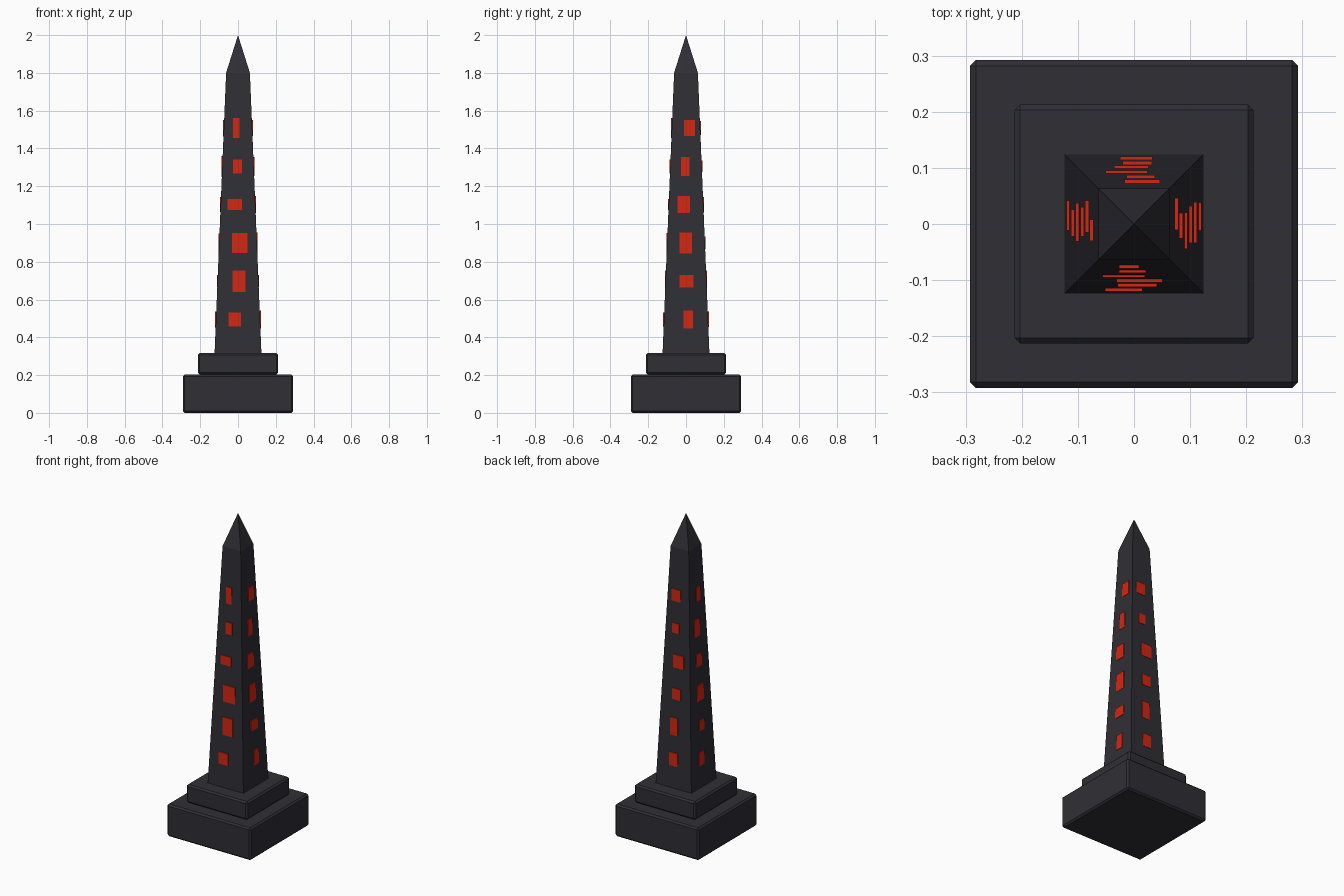
import bpy
import bmesh
import math
from mathutils import Matrix, Vector

cube = bpy.data.objects.get("Cube")
if cube:
    bpy.data.objects.remove(cube, do_unlink=True)


def make_material(name, color):
    mat = bpy.data.materials.new(name)
    mat.use_nodes = True
    mat.diffuse_color = color
    mat.node_tree.nodes["Principled BSDF"].inputs["Base Color"].default_value = color
    return mat


STONE = make_material("dark stone", (0.028, 0.028, 0.036, 1))
GLOW = make_material("glowing red", (0.65, 0.02, 0.006, 1))


def add_object(name, bm, mat):
    mesh = bpy.data.meshes.new(name)
    bm.to_mesh(mesh)
    bm.free()
    mesh.materials.append(mat)
    obj = bpy.data.objects.new(name, mesh)
    bpy.context.collection.objects.link(obj)
    return obj


def add_box(name, size, center, mat, turn=0.0):
    bm = bmesh.new()
    bmesh.ops.create_cube(bm, size=1)
    bm.transform(Matrix.Rotation(turn, 4, "Z")
                 @ Matrix.Translation(center)
                 @ Matrix.Diagonal(Vector(size)).to_4x4())
    return add_object(name, bm, mat)


def add_taper(name, low, high, z0, z1):
    """Square tapered block given by its half widths."""
    bm = bmesh.new()
    root = math.sqrt(2)
    bmesh.ops.create_cone(bm, cap_ends=True, segments=4, radius1=low * root,
                          radius2=high * root, depth=z1 - z0)
    bm.transform(Matrix.Translation((0, 0, (z0 + z1) / 2))
                 @ Matrix.Rotation(math.pi / 4, 4, "Z"))
    return add_object(name, bm, STONE)


# Stepped plinth with chamfered edges
for name, width, z0, z1 in (("plinth_base", 0.584, 0, 0.203),
                            ("plinth_step", 0.426, 0.203, 0.317)):
    block = add_box(name, (width, width, z1 - z0), (0, 0, (z0 + z1) / 2), STONE)
    bevel = block.modifiers.new("chamfer", "BEVEL")
    bevel.width = 0.01
    bevel.segments = 1

# Tapered shaft and pointed capstone
FOOT, NECK, Z_FOOT, Z_NECK = 0.124, 0.063, 0.317, 1.8
add_taper("shaft", FOOT, NECK, Z_FOOT, Z_NECK)
add_taper("capstone", NECK, 0, Z_NECK, 2.0)

# Red panels per side, bottom to top: sideways offset, width, height
PANELS = {
    "front": [(-0.018, 0.067, 0.075), (0.006, 0.07, 0.113), (0.01, 0.082, 0.106),
              (-0.018, 0.076, 0.058), (-0.003, 0.048, 0.075), (-0.009, 0.036, 0.106)],
    "left": [(0.013, 0.05, 0.095), (0.003, 0.073, 0.065), (-0.001, 0.066, 0.11),
             (-0.012, 0.065, 0.09), (-0.003, 0.045, 0.102), (0.018, 0.057, 0.084)],
    "back": [(-0.004, 0.058, 0.083), (-0.006, 0.053, 0.11), (0.005, 0.061, 0.07),
             (0.013, 0.075, 0.083), (-0.012, 0.05, 0.062), (-0.015, 0.063, 0.075)],
    "right": [(-0.015, 0.054, 0.085), (-0.002, 0.048, 0.065), (-0.003, 0.069, 0.1),
              (-0.004, 0.052, 0.08), (-0.013, 0.057, 0.11), (0.011, 0.038, 0.088)],
}
for side, (label, rows) in enumerate(PANELS.items()):
    for row, (offset, width, height) in enumerate(rows):
        z = 0.495 + 0.2025 * row
        reach = FOOT + (NECK - FOOT) * (z - Z_FOOT) / (Z_NECK - Z_FOOT)
        add_box(f"{label}_panel_{row + 1}", (width, 0.008, height),
                (offset, -reach, z), GLOW, side * math.pi / 2)
